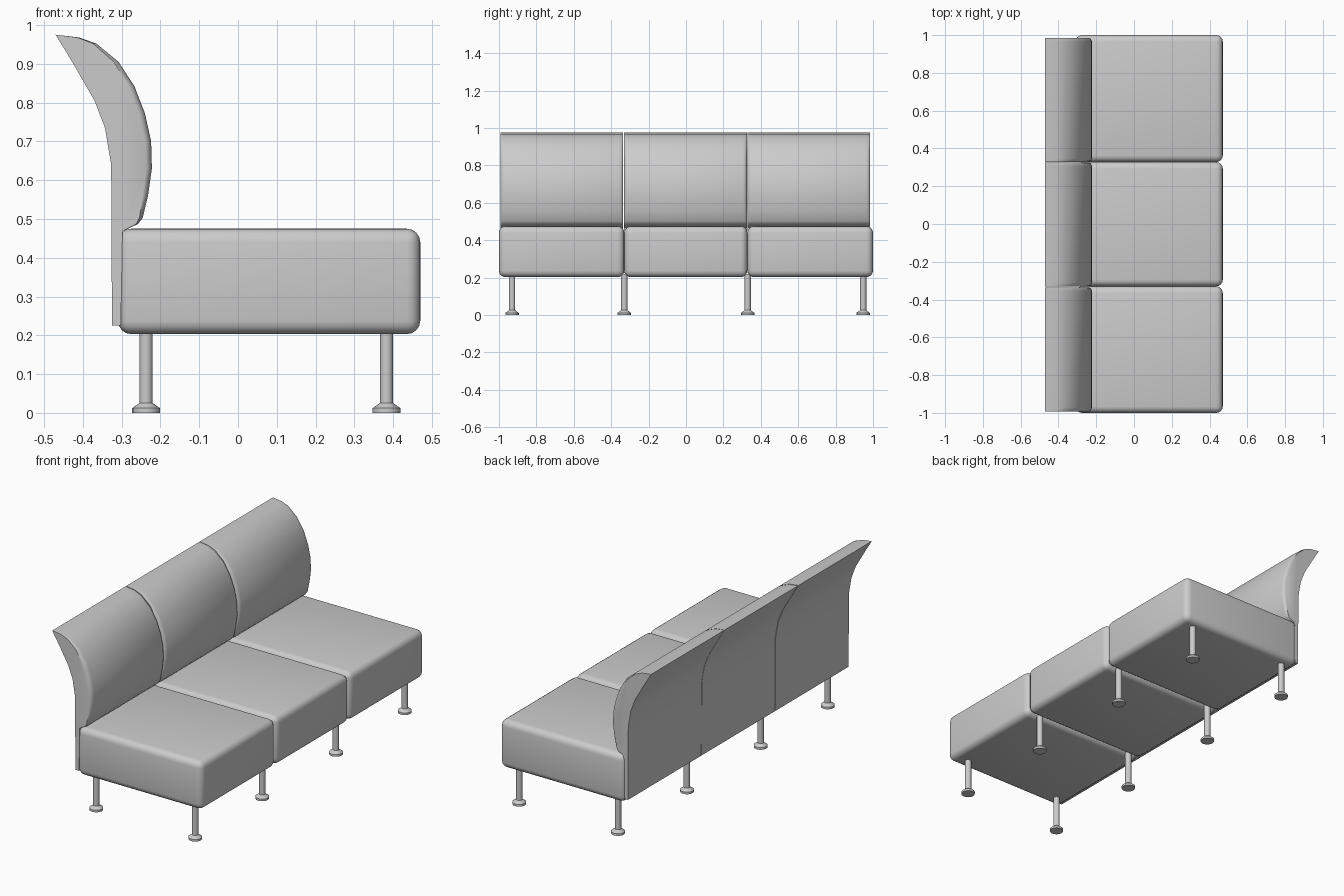
import bpy, bmesh, math

if "Cube" in bpy.data.objects:
    bpy.data.objects.remove(bpy.data.objects["Cube"])


def finish(bm, name, angle=40):
    bmesh.ops.recalc_face_normals(bm, faces=bm.faces)
    me = bpy.data.meshes.new(name)
    bm.to_mesh(me)
    bm.free()
    ob = bpy.data.objects.new(name, me)
    bpy.context.collection.objects.link(ob)
    bpy.ops.object.select_all(action='DESELECT')
    ob.select_set(True)
    bpy.context.view_layer.objects.active = ob
    bpy.ops.object.shade_smooth_by_angle(angle=math.radians(angle))
    return ob


def loft(bm, rings, cap=True):
    n = len(rings[0])
    vs = [[bm.verts.new(p) for p in r] for r in rings]
    for a, b in zip(vs, vs[1:]):
        for i in range(n):
            j = (i + 1) % n
            bm.faces.new((a[i], a[j], b[j], b[i]))
    if cap:
        bm.faces.new(vs[0])
        bm.faces.new(vs[-1])


# Seat cushion: soft rounded box
def seat(name, y0, y1):
    bm = bmesh.new()
    bmesh.ops.create_cube(bm, size=1)
    for v in bm.verts:
        v.co = (0.08 + v.co.x * 0.78, (y0 + y1) / 2 + v.co.y * (y1 - y0),
                0.339 + v.co.z * 0.272)
    bmesh.ops.bevel(bm, geom=bm.edges[:], offset=0.035, segments=4,
                    profile=0.5, affect='EDGES')
    finish(bm, name)


# Backrest side profile (x, z): padded front from the tip down, then the rear up
FRONT = [(-0.47, 0.975), (-0.41, 0.968), (-0.365, 0.952), (-0.308, 0.905),
         (-0.267, 0.842), (-0.24, 0.772), (-0.224, 0.70), (-0.222, 0.63),
         (-0.232, 0.56), (-0.246, 0.502), (-0.258, 0.487), (-0.298, 0.468),
         (-0.302, 0.225)]
REAR = [(-0.325, 0.225), (-0.326, 0.45), (-0.327, 0.64), (-0.343, 0.735),
        (-0.37, 0.805), (-0.42, 0.892)]


def backrest(name, yc, half):
    bm = bmesh.new()

    def ring(y, inset):
        pts = []
        for i, (x, z) in enumerate(FRONT):
            w = math.sin(math.pi * min(i / 11, 1))
            pts.append((x - inset * w, y, z))
        return pts + [(x, y, z) for x, z in REAR]

    ends = [(half, 0.016), (half - 0.006, 0.006), (half - 0.02, 0.0)]
    sections = [(yc - d, s) for d, s in ends] + [(yc + d, s) for d, s in reversed(ends)]
    loft(bm, [ring(y, s) for y, s in sections])
    finish(bm, name)


# Leg: tube with a flared glide foot
def leg(name, x, y):
    bm = bmesh.new()
    prof = [(0.036, 0), (0.036, 0.012), (0.019, 0.024), (0.017, 0.026), (0.017, 0.22)]
    n = 16
    loft(bm, [[(x + r * math.cos(2 * math.pi * k / n),
                y + r * math.sin(2 * math.pi * k / n), z) for k in range(n)]
              for r, z in prof])
    finish(bm, name, 30)


edges = [-1.0, -0.33, 0.328, 1.0]
for i in range(3):
    seat(f"seat_{i + 1}", edges[i], edges[i + 1])
for i, yc in enumerate((-0.664, -0.003, 0.656)):
    backrest(f"backrest_{i + 1}", yc, 0.328)
for i, y in enumerate((-0.93, -0.33, 0.33, 0.947)):
    leg(f"rear_leg_{i + 1}", -0.237, y)
    leg(f"front_leg_{i + 1}", 0.383, y)
